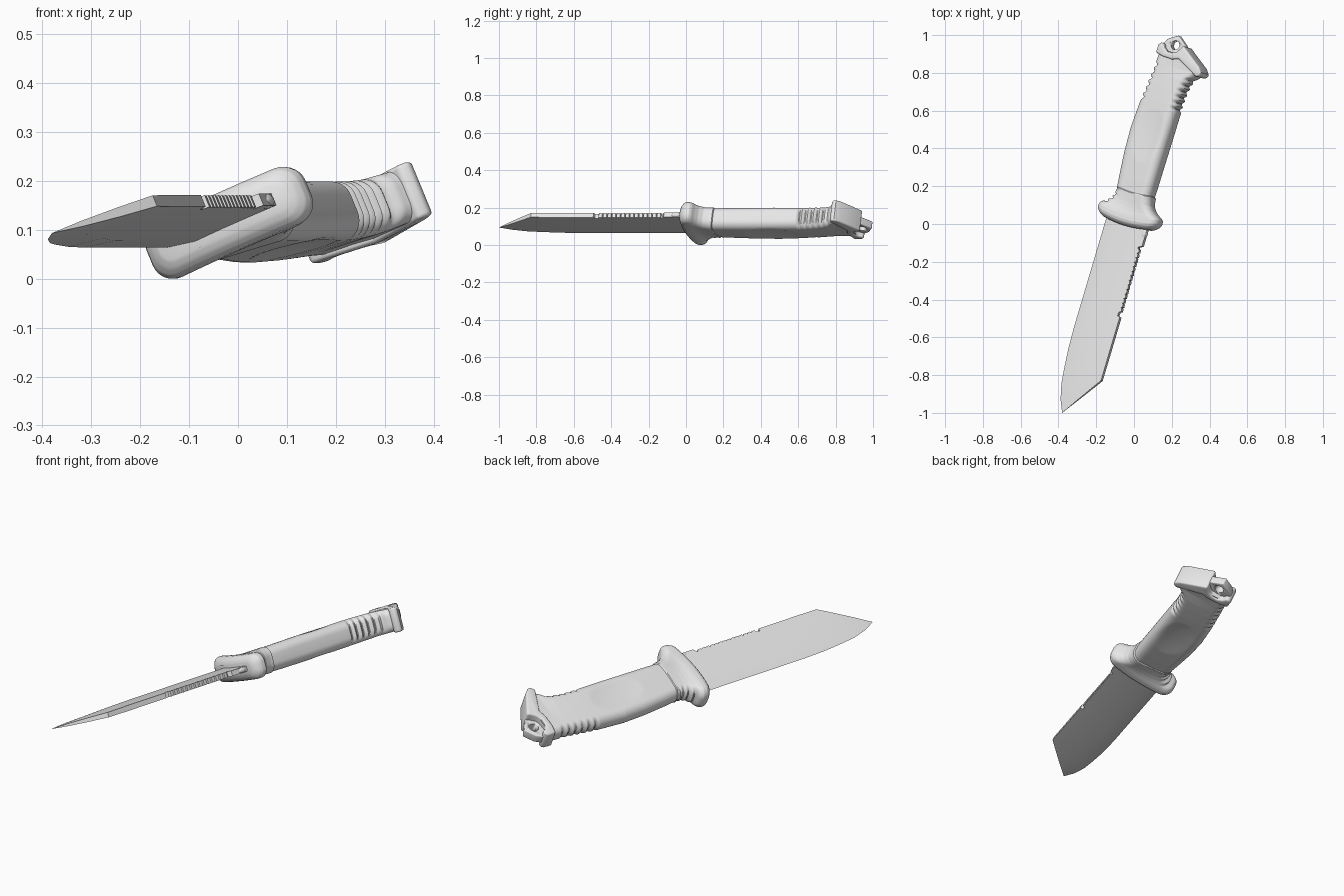
import bpy, bmesh, math
from mathutils import Matrix, Vector

if "Cube" in bpy.data.objects:
    bpy.data.objects.remove(bpy.data.objects["Cube"])

# Knife is modelled in a local frame: x across (spine +), y along (pommel +), z through thickness
POSE = (Matrix.Rotation(math.radians(-16.5), 4, 'Z')
        @ Matrix.Rotation(math.radians(-23.3), 4, 'Y'))
Z0 = 0.124

grey = bpy.data.materials.new("light_grey")
grey.diffuse_color = (0.8, 0.8, 0.8, 1)
grey.use_nodes = True
grey.node_tree.nodes["Principled BSDF"].inputs["Base Color"].default_value = grey.diffuse_color
parts = []


def finish(name, bm, angle=35, bevel=0):
    bmesh.ops.recalc_face_normals(bm, faces=bm.faces[:])
    me = bpy.data.meshes.new(name)
    bm.to_mesh(me)
    bm.free()
    me.materials.append(grey)
    ob = bpy.data.objects.new(name, me)
    bpy.context.collection.objects.link(ob)
    bpy.ops.object.select_all(action='DESELECT')
    ob.select_set(True)
    bpy.context.view_layer.objects.active = ob
    if bevel:
        m = ob.modifiers.new("round", 'BEVEL')
        m.width, m.segments, m.limit_method = bevel, 4, 'ANGLE'
        m.angle_limit = math.radians(50)
        bpy.ops.object.modifier_apply(modifier=m.name)
    bpy.ops.object.shade_smooth_by_angle(angle=math.radians(angle))
    parts.append(ob)
    return ob


def lerp_keys(keys, s):
    if s <= keys[0][0]:
        return keys[0][1:]
    for a, b in zip(keys, keys[1:]):
        if s <= b[0]:
            f = (s - a[0]) / (b[0] - a[0])
            return [p + (q - p) * f for p, q in zip(a[1:], b[1:])]
    return keys[-1][1:]


def groove(s, spans):
    for s0, s1, n in spans:
        if s0 < s < s1:
            return 0.013 * math.sin(math.pi * n * (s - s0) / (s1 - s0)) ** 2
    return 0


def ring(lo, hi, b_lo, b_hi, r, g_lo, g_hi):
    """Rounded, tapered cross-section; grooves bite into the two narrow sides."""
    pts = []
    for tx, b, c0 in ((hi, b_hi, 0), (lo, b_lo, 90), (lo, b_lo, 180), (hi, b_hi, 270)):
        rr = min(r, b * 0.98)
        sx = 1 if tx == hi else -1
        sz = 1 if c0 < 180 else -1
        for i in range(8):
            a = math.radians(c0 + 90 * i / 7)
            g = (g_hi if sx > 0 else g_lo) * abs(math.cos(a)) * sx
            pts.append((tx - sx * rr + rr * math.cos(a) - g, sz * (b - rr) + rr * math.sin(a)))
        if c0 in (0, 180):      # points across the broad faces
            o, bo, so = (lo, b_lo, -1) if sx > 0 else (hi, b_hi, 1)
            x0, x1 = tx - sx * rr, o - so * min(r, bo * 0.98)
            for i in range(1, 10):
                f = i / 10
                pts.append((x0 + (x1 - x0) * f, sz * (b + (bo - b) * f)))
    return pts


def loft(name, keys, s0, s1, n, lo_grooves=(), hi_grooves=(), bend=0, dimple=False):
    bm = bmesh.new()
    rows = []
    for k in range(n + 1):
        s = s0 + (s1 - s0) * k / n
        lo, hi, bl, bh, r = lerp_keys(keys, s)
        row = []
        for x, z in ring(lo, hi, bl, bh, r, groove(s, lo_grooves), groove(s, hi_grooves)):
            if dimple:          # shallow oval thumb hollow
                d = ((s - 0.47) / 0.15) ** 2 + ((x + 0.045) / 0.085) ** 2
                z *= 1 - 0.12 * max(0, 1 - d)
            row.append(bm.verts.new((x, s + bend * (x + 0.035) ** 2, z)))
        rows.append(row)
    m = len(rows[0])
    for a, b in zip(rows, rows[1:]):
        for i in range(m):
            bm.faces.new((a[i], a[(i + 1) % m], b[(i + 1) % m], b[i]))
    bm.faces.new(rows[0])
    bm.faces.new(rows[-1])
    return finish(name, bm)


def slab(name, outline, half, bevel):
    """Outline (along, across) extruded both ways; half is a thickness rule."""
    bm = bmesh.new()
    top = [bm.verts.new((t, s, half(t))) for s, t in outline]
    bot = [bm.verts.new((t, s, -half(t))) for s, t in outline]
    bm.faces.new(top)
    bm.faces.new(bot[::-1])
    n = len(top)
    for i in range(n):
        bm.faces.new((top[i], bot[i], bot[(i + 1) % n], top[(i + 1) % n]))
    return finish(name, bm, bevel=bevel)


# Grip: (along, low side, high side, half thickness low/high, corner radius)
loft("grip", [(0.10, -.143, .060, .045, .060, .044), (0.23, -.157, .062, .045, .063, .044),
              (0.36, -.168, .063, .045, .064, .044), (0.49, -.172, .065, .045, .064, .044),
              (0.66, -.161, .067, .044, .063, .044), (0.74, -.152, .073, .043, .061, .043),
              (0.80, -.145, .086, .042, .059, .042), (0.84, -.140, .115, .041, .057, .038),
              (0.855, -.138, .128, .041, .056, .036), (0.89, -.136, .105, .040, .056, .034),
              (0.93, -.132, .045, .040, .054, .034)],
     0.12, 0.93, 170, [(.64, .86, 6)], [(.63, .83, 6)], dimple=True)

# Guard: flared flange running back into a collar
loft("guard", [(-.022, -.180, .112, .028, .028, .026), (-.015, -.198, .130, .045, .045, .038),
               (-.004, -.211, .142, .057, .057, .045), (.010, -.217, .147, .062, .062, .046),
               (.030, -.216, .146, .062, .062, .046), (.045, -.207, .135, .059, .062, .046),
               (.060, -.190, .116, .055, .061, .046), (.080, -.172, .095, .051, .061, .046),
               (.105, -.157, .078, .049, .062, .046), (.135, -.150, .070, .049, .064, .046),
               (.154, -.152, .068, .049, .065, .046), (.160, -.147, .060, .044, .060, .044)],
     -.022, 0.16, 64, [(.05, .155, 4)], bend=0.8)

# Pommel cap, slanted and scooped out around the lanyard tab
slab("pommel", [(.840, .125), (.853, .146), (.870, .146), (.895, .127), (.980, .003),
                (.962, -.006), (.938, -.024), (.926, -.050), (.926, -.078), (.940, -.100),
                (.962, -.112), (.964, -.130), (.950, -.141), (.905, -.143),
                (.895, -.10), (.893, -.04), (.905, .00)],
     lambda t: .060 + .1 * min(t, 0), 0.015)

# Lanyard tab with drilled hole
tab = slab("lanyard_tab", [(.89, -.125), (.965, -.125), (.994, -.105), (1.024, -.055),
                           (.978, .005), (.89, .005)], lambda t: .021, 0.005)
bm = bmesh.new()
bmesh.ops.create_cone(bm, cap_ends=True, segments=24, radius1=.024, radius2=.024, depth=.2,
                      matrix=Matrix.Translation((-.056, .970, 0)))
cutter = finish("hole_cutter", bm)
parts.remove(cutter)
bpy.context.view_layer.objects.active = tab
mod = tab.modifiers.new("hole", 'BOOLEAN')
mod.operation, mod.object, mod.solver = 'DIFFERENCE', cutter, 'EXACT'
bpy.ops.object.modifier_apply(modifier=mod.name)
bpy.data.objects.remove(cutter)

# Blade: (along, edge, bevel line, spine, half thickness); saw teeth on the spine
rows = [(-1.0, -.119, -.080, -.038, .006), (-.92, -.140, -.070, .022, .010),
        (-.844, -.149, -.068, .079, .012), (-.73, -.159, -.085, .079, .013),
        (-.60, -.163, -.098, .079, .013), (-.495, -.163, -.1, .079, .013),
        (-.490, -.163, -.1, .064, .013), (-.470, -.163, -.1, .066, .013)]
for i in range(14):
    s = -.465 + i * .025
    rows += [(s, -.163, -.1, .078, .013), (s + .018, -.163, -.1, .076, .013),
             (s + .021, -.163, -.1, .069, .013)]
rows += [(-.112, -.163, -.1, .066, .013), (-.100, -.163, -.1, .086, .013),
         (.03, -.163, -.1, .086, .013)]
bm = bmesh.new()
tip = bm.verts.new((-.088, -1.067, 0))
prev = None
for s, e, b, sp, h in rows:
    cur = [bm.verts.new(p) for p in ((e, s, 0), (b, s, h), (sp, s, h), (sp, s, -h), (b, s, -h))]
    for i in range(5):
        j = (i + 1) % 5
        bm.faces.new((prev[i], prev[j], cur[j], cur[i]) if prev else (tip, cur[j], cur[i]))
    prev = cur
bm.faces.new(prev)
finish("blade", bm, angle=15)

# Small rounded pin where the spine meets the guard
bm = bmesh.new()
bmesh.ops.create_uvsphere(bm, u_segments=16, v_segments=10, radius=.016,
                          matrix=Matrix.Translation((.076, -.035, 0))
                          @ Matrix.Diagonal((1, 2, 1, 1)))
finish("spine_pin", bm)

# Lay the knife down so its lowest point rests on the ground
low = min((POSE @ v.co).z for ob in parts for v in ob.data.vertices)
place = Matrix.Translation((0, 0, -low)) @ POSE
for ob in parts:
    ob.data.transform(place)
